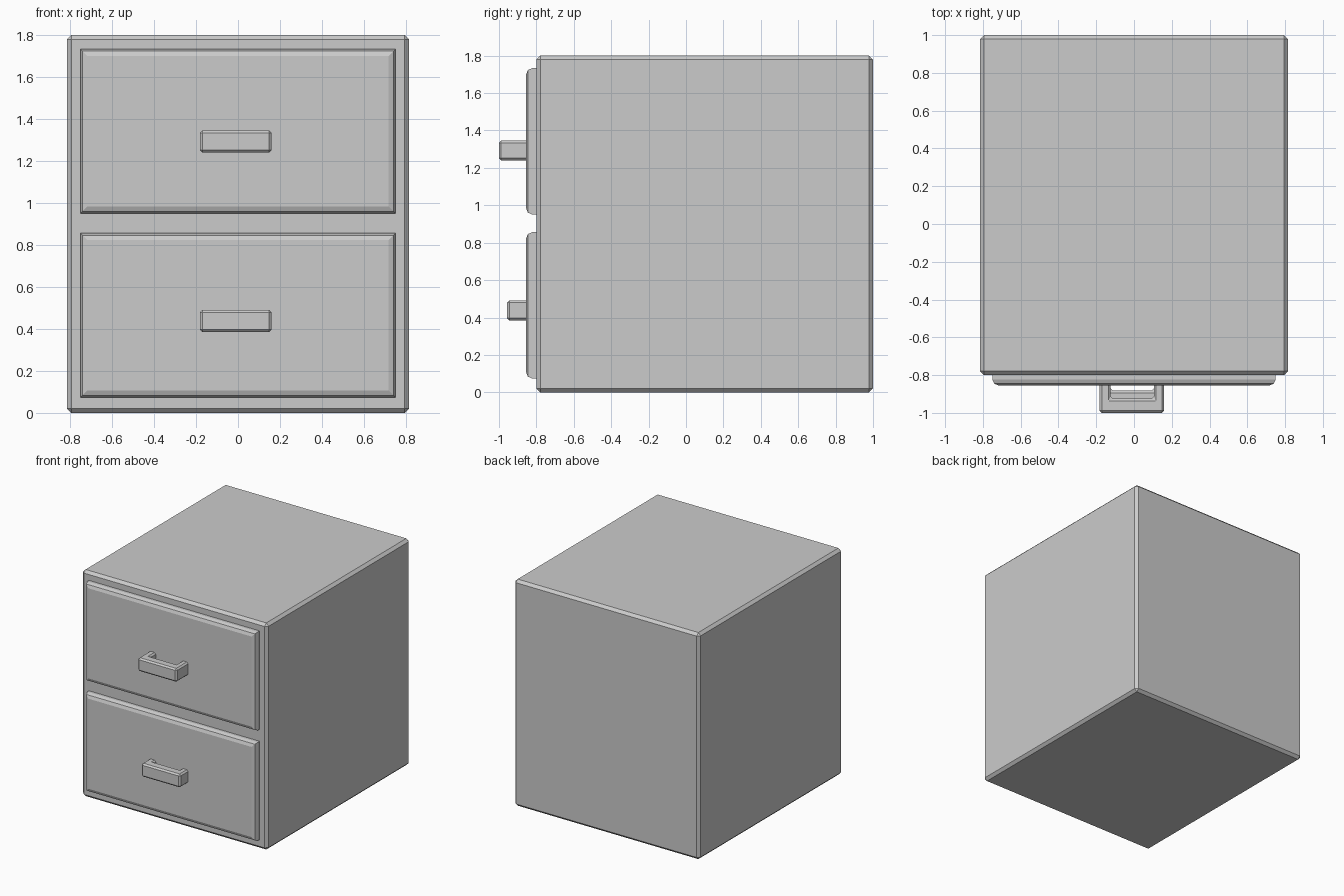
import bpy, bmesh

if "Cube" in bpy.data.objects:
    bpy.data.objects.remove(bpy.data.objects["Cube"])


def finish(name, bm):
    bmesh.ops.recalc_face_normals(bm, faces=bm.faces)
    mesh = bpy.data.meshes.new(name)
    bm.to_mesh(mesh)
    bm.free()
    ob = bpy.data.objects.new(name, mesh)
    bpy.context.collection.objects.link(ob)
    return ob


def box(lo, hi):
    bm = bmesh.new()
    bmesh.ops.create_cube(bm, size=1)
    for v in bm.verts:
        v.co = [(a + b) / 2 + c * (b - a) for a, b, c in zip(lo, hi, v.co)]
    return bm


def chamfer(ob, width):
    m = ob.modifiers.new("chamfer", 'BEVEL')
    m.width = width
    m.segments = 1
    m.limit_method = 'ANGLE'


# Cabinet body with chamfered edges
body = finish("cabinet_body", box((-0.815, -0.8, 0), (0.815, 1.0, 1.8)))
chamfer(body, 0.021)


# Drawer front, rounded only around its front face
def drawer_front(name, z0, z1):
    y = -0.855
    bm = box((-0.75, y, z0), (0.75, -0.77, z1))
    edges = [e for e in bm.edges if all(v.co.y < y + 0.001 for v in e.verts)]
    bmesh.ops.bevel(bm, geom=edges, offset=0.033, offset_type='OFFSET',
                    segments=2, profile=0.5, affect='EDGES')
    finish(name, bm)


# U-shaped pull handle, extruded upward from its plan outline
def handle(name, y, z0, z1):
    x0, x1, back = -0.182, 0.16, y + 0.19
    inner = y + 0.075
    plan = [(x0, back), (x0, y), (x1, y), (x1, back),
            (x1 - 0.055, back), (x1 - 0.055, inner),
            (x0 + 0.058, inner), (x0 + 0.058, back)]
    bm = bmesh.new()
    face = bm.faces.new([bm.verts.new((px, py, z0)) for px, py in plan])
    new = bmesh.ops.extrude_face_region(bm, geom=[face])["geom"]
    bmesh.ops.translate(bm, vec=(0, 0, z1 - z0),
                        verts=[g for g in new if isinstance(g, bmesh.types.BMVert)])
    chamfer(finish(name, bm), 0.012)


# The upper handle projects slightly further than the lower one
drawer_front("upper_drawer_front", 0.951, 1.733)
drawer_front("lower_drawer_front", 0.074, 0.856)
handle("upper_handle", -1.0, 1.24, 1.346)
handle("lower_handle", -0.957, 0.385, 0.491)
